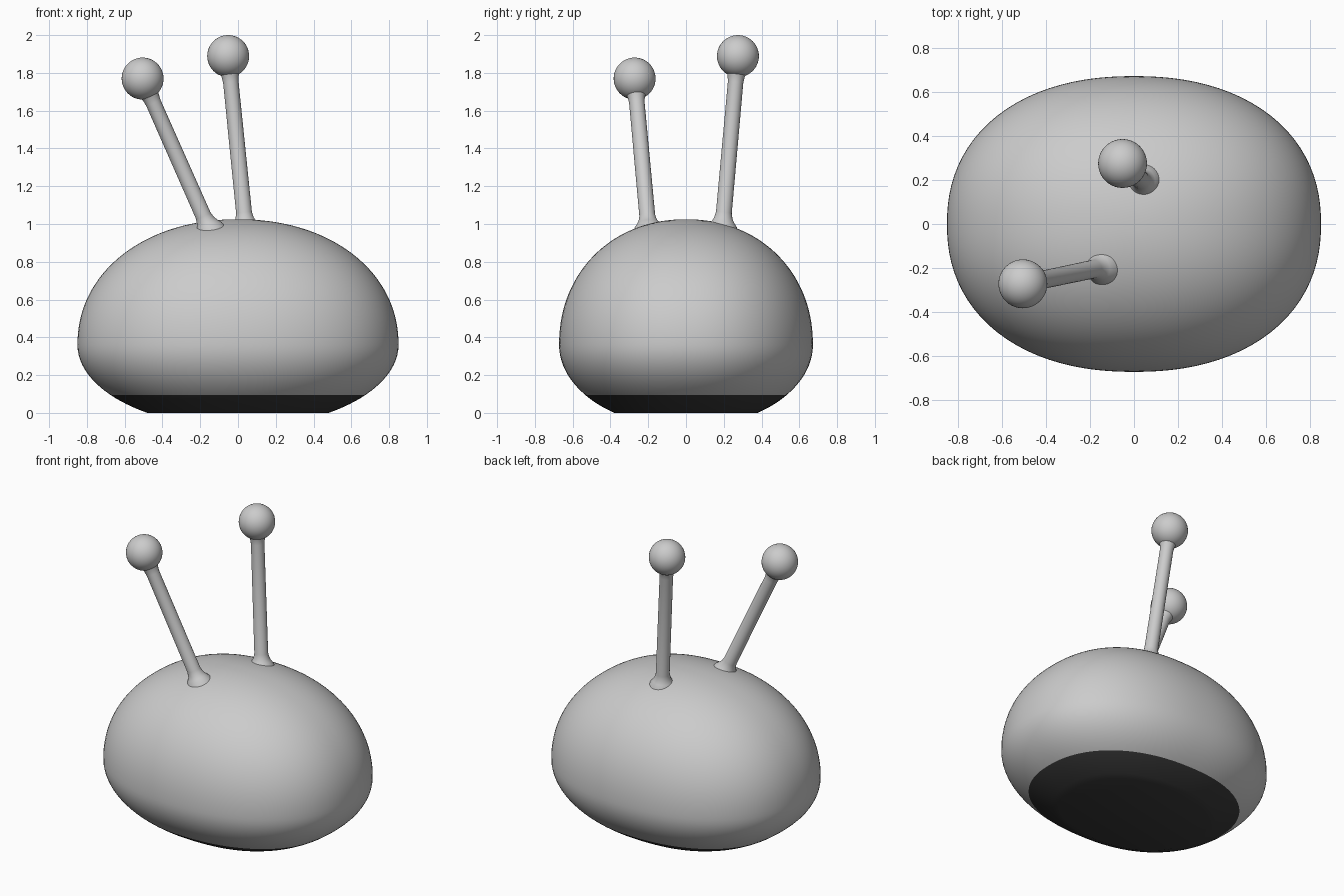
import bpy, bmesh, math
from mathutils import Vector

if "Cube" in bpy.data.objects:
    bpy.data.objects.remove(bpy.data.objects["Cube"])


def material(name, value):
    m = bpy.data.materials.new(name)
    m.diffuse_color = (value, value, value, 1)
    m.use_nodes = True
    m.node_tree.nodes["Principled BSDF"].inputs["Base Color"].default_value = m.diffuse_color
    return m


grey = material("light grey", 0.60)
black = material("soft black", 0.04)


def loft(name, rings, mats):
    """Skin a list of closed rings, capping both ends."""
    bm = bmesh.new()
    loops = [[bm.verts.new(p) for p in ring] for ring in rings]
    n = len(loops[0])
    for a, b in zip(loops, loops[1:]):
        for i in range(n):
            j = (i + 1) % n
            bm.faces.new((a[i], a[j], b[j], b[i]))
    bm.faces.new(loops[0][::-1])
    bm.faces.new(loops[-1])
    bmesh.ops.recalc_face_normals(bm, faces=bm.faces)
    return finish(name, bm, mats)


def finish(name, bm, mats):
    mesh = bpy.data.meshes.new(name)
    bm.to_mesh(mesh)
    bm.free()
    for m in mats:
        mesh.materials.append(m)
    ob = bpy.data.objects.new(name, mesh)
    bpy.context.collection.objects.link(ob)
    bpy.ops.object.select_all(action='DESELECT')
    ob.select_set(True)
    bpy.context.view_layer.objects.active = ob
    bpy.ops.object.shade_smooth_by_angle(angle=math.radians(40))
    return ob


# Body: squashed dome, widest at WAIST, cut flat underneath
WAIST, TOP, LOW, HALF_X, HALF_Y = 0.36, 1.025, 0.436, 0.85, 0.672
DARK_TOP = 0.095


def body_ring(z):
    if z > WAIST:
        s = max(1 - ((z - WAIST) / (TOP - WAIST)) ** 2.1, 0) ** (1 / 2.1)
    else:
        s = math.sqrt(1 - ((WAIST - z) / LOW) ** 2)
    ring = []
    for i in range(96):
        t = 2 * math.pi * i / 96
        c, d = math.cos(t), math.sin(t)
        k = s * (abs(c) ** 2.22 + abs(d) ** 2.22) ** (-1 / 2.22)
        ring.append((HALF_X * k * c, HALF_Y * k * d, z))
    return ring


heights = [DARK_TOP * i / 6 for i in range(7)]
heights += [DARK_TOP + (WAIST - DARK_TOP) * i / 10 for i in range(1, 11)]
heights += [WAIST + (TOP - WAIST) * math.sin(math.pi / 2 * i / 36) for i in range(1, 36)]
body = loft("body", [body_ring(z) for z in heights], [grey, black])

# Dark underside reaches a short way up the sides
for p in body.data.polygons:
    p.material_index = 1 if p.center.z < DARK_TOP else 0


# Antennae: slim rods flaring at the root, each with a ball on the tip
def antenna(side, root, tip):
    root, tip = Vector(root), Vector(tip)
    axis = tip - root
    length = axis.length
    turn = axis.to_track_quat('Z', 'Y')
    profile = [(-0.06, 0.09), (-0.01, 0.075), (0.01, 0.06), (0.03, 0.049),
               (0.06, 0.042), (length - 0.14, 0.041),
               (length - 0.11, 0.045), (length - 0.08, 0.055)]
    rings = [[root + turn @ Vector((r * math.cos(a), r * math.sin(a), h))
              for a in (2 * math.pi * i / 32 for i in range(32))]
             for h, r in profile]
    loft(side + "_antenna_rod", rings, [grey])
    bm = bmesh.new()
    bmesh.ops.create_uvsphere(bm, u_segments=40, v_segments=24, radius=0.111)
    bmesh.ops.translate(bm, verts=bm.verts, vec=tip)
    finish(side + "_antenna_ball", bm, [grey])


antenna("front", (-0.16, -0.20, 0.99), (-0.505, -0.272, 1.77))
antenna("back", (0.038, 0.195, 1.00), (-0.052, 0.275, 1.889))
